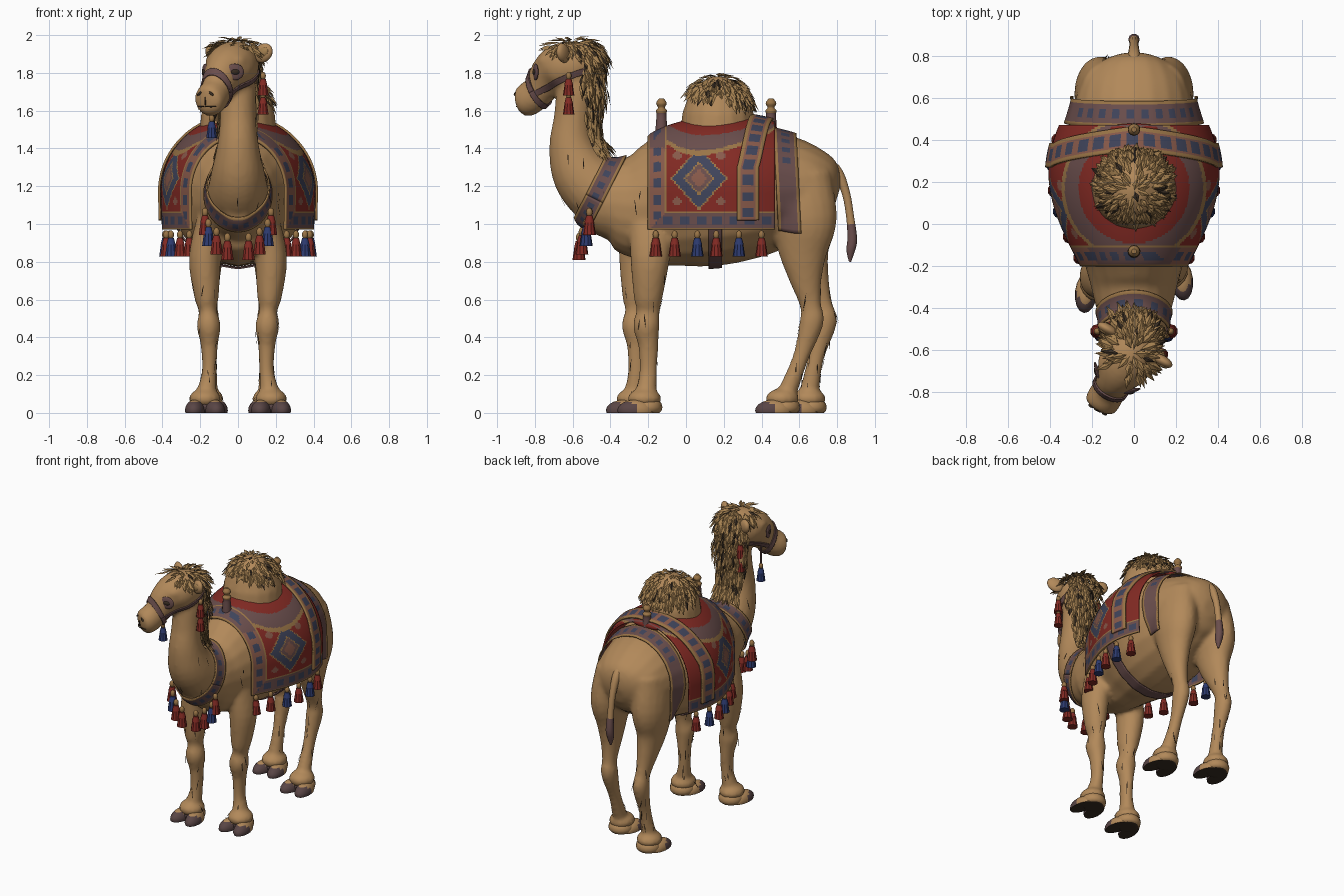
import bpy, bmesh, math, random
from mathutils import Vector as V, Matrix as M
from mathutils.bvhtree import BVHTree

if "Cube" in bpy.data.objects:
    bpy.data.objects.remove(bpy.data.objects["Cube"])

random.seed(4)
PAL = {"tan": (.445, .25, .102), "hair": (.37, .215, .08), "dark_line": (.04, .026, .016),
       "red": (.225, .023, .017), "blue": (.026, .043, .16), "slate_blue": (.05, .058, .105), "mauve": (.145, .076, .073),
       "terracotta": (.25, .103, .07), "ochre": (.32, .175, .062), "hoof": (.1, .06, .06)}
MATS = {}
for k, c in PAL.items():
    MATS[k] = bpy.data.materials.new(k)
    MATS[k].diffuse_color = (*c, 1)


def finish(name, bm, col, solid=0, angle=50):
    """Turn a bmesh into an object; col is a colour name or a rule on faces."""
    used = []
    bm.normal_update()
    for f in bm.faces:
        k = col if isinstance(col, str) else col(f)
        if k not in used:
            used.append(k)
        f.material_index = used.index(k)
        f.smooth = True
    me = bpy.data.meshes.new(name)
    bm.to_mesh(me)
    for k in used:
        me.materials.append(MATS[k])
    me.set_sharp_from_angle(angle=math.radians(angle))
    ob = bpy.data.objects.new(name, me)
    bpy.context.collection.objects.link(ob)
    if solid:
        m = ob.modifiers.new("thickness", 'SOLIDIFY')
        m.thickness, m.offset = solid, 0
    return ob


def loft(bm, st, mat=M(), seg=20, sub=4):
    """Smooth tube through stations (x, y, z, side radius, other radius)."""
    rows = []
    for i in range(len(st) - 1):
        q = [st[max(0, i - 1)], st[i], st[i + 1], st[min(len(st) - 1, i + 2)]]
        for j in range(sub):
            t = j / sub
            rows.append([.5 * (2 * b + (c - a) * t + (2 * a - 5 * b + 4 * c - d) * t * t
                               + (3 * b - a - 3 * c + d) * t ** 3) for a, b, c, d in zip(*q)])
    rows.append(st[-1])
    rings = []
    for i, r in enumerate(rows):
        t = (V(rows[min(i + 1, len(rows) - 1)][:3]) - V(rows[max(i - 1, 0)][:3])).normalized()
        u = (V((1, 0, 0)) - t * t.x).normalized()
        v = t.cross(u)
        rings.append([bm.verts.new(mat @ (V(r[:3]) + u * r[3] * math.cos(a) + v * r[4] * math.sin(a)))
                      for a in (2 * math.pi * k / seg for k in range(seg))])
    for a, b in zip(rings, rings[1:]):
        for k in range(seg):
            bm.faces.new((a[k], a[(k + 1) % seg], b[(k + 1) % seg], b[k]))
    bm.faces.new(rings[0])
    bm.faces.new(rings[-1])
    bmesh.ops.recalc_face_normals(bm, faces=bm.faces)


def ball(bm, loc, scale, mat=M(), rot=M()):
    bmesh.ops.create_uvsphere(bm, u_segments=16, v_segments=10, radius=1,
                              matrix=mat @ M.Translation(loc) @ rot @ M.Diagonal((*scale, 1)))


def blob(name, loc, scale, col, mat=M(), rot=M()):
    bm = bmesh.new()
    ball(bm, loc, scale, mat, rot)
    return finish(name, bm, col)


# Body, neck, head, hump and legs fused into one skin
HEAD = M.Translation((0, -.585, 0)) @ M.Rotation(math.radians(-30), 4, 'Z')
HR = HEAD.to_3x3()
bm = bmesh.new()
loft(bm, [(0, *r) for r in [(-.59, 1.07, .05, .06), (-.51, 1.09, .13, .15), (-.4, 1.11, .18, .22),
     (-.28, 1.1, .21, .28), (-.15, 1.11, .25, .335), (0, 1.14, .32, .37), (.2, 1.16, .36, .375),
     (.38, 1.17, .34, .345), (.55, 1.18, .29, .29), (.68, 1.17, .25, .23), (.765, 1.15, .16, .16), (.8, 1.14, .06, .06)]])
loft(bm, [(0, *r) for r in [(-.36, 1.14, .17, .17), (-.47, 1.18, .16, .175), (-.56, 1.28, .14, .155),
     (-.605, 1.42, .11, .12), (-.6, 1.56, .095, .1), (-.58, 1.72, .095, .105), (-.58, 1.82, .08, .09)]])
loft(bm, [(0, -s, z, a, b) for s, z, a, b in [(-.1, 1.82, .05, .06), (-.05, 1.83, .1, .12),
     (.03, 1.835, .128, .135), (.1, 1.82, .128, .13), (.16, 1.78, .1, .115), (.22, 1.71, .08, .09),
     (.28, 1.665, .084, .09), (.325, 1.645, .075, .078), (.345, 1.64, .03, .035)]], HEAD)
for s in (-1, 1):
    ball(bm, (s * .08, -.12, 1.865), (.04, .06, .03), HEAD)   # brows
ball(bm, (0, .17, 1.5), (.205, .2, .285))
FEET = []
for s in (-1, 1):
    fy = -.26 if s < 0 else -.2
    loft(bm, [(s * x, fy + dy, z, a, b) for x, dy, z, a, b in [(.15, .02, 1.02, .07, .12), (.175, .01, .82, .085, .105),
         (.167, 0, .62, .066, .078), (.16, 0, .54, .048, .062), (.155, -.01, .46, .064, .07), (.152, 0, .36, .046, .054),
         (.152, 0, .22, .039, .047), (.165, -.01, .12, .052, .055), (.17, -.02, .06, .06, .06)]])
    k = .1 if s < 0 else 0
    loft(bm, [(s * x, y + d * k, z, a, b) for x, y, d, z, a, b in [(.14, .58, 0, 1.24, .12, .19), (.165, .62, 0, 1.02, .12, .18),
         (.165, .62, .1, .85, .09, .13), (.16, .635, .4, .7, .064, .085), (.155, .66, .6, .57, .047, .056),
         (.152, .665, .7, .48, .053, .064), (.15, .61, .8, .3, .039, .043), (.155, .545, 1.1, .13, .048, .05),
         (.16, .52, 1.2, .06, .06, .06)]])
    FEET += [(s * .175, fy - .02), (s * .16, .51 + 1.4 * k)]
for x, y in FEET:
    ball(bm, (x, y, .075), (.085, .09, .055))
body = finish("body", bm, "tan")
m = body.modifiers.new("fuse", 'REMESH')
m.mode, m.voxel_size = 'VOXEL', .015
m = body.modifiers.new("soften", 'SMOOTH')
m.factor, m.iterations = .5, 4
dg = bpy.context.evaluated_depsgraph_get()
body.data = bpy.data.meshes.new_from_object(body.evaluated_get(dg))
body.modifiers.clear()
body.data.shade_smooth()
bm = bmesh.new()
bm.from_mesh(body.data)
SKIN = BVHTree.FromBMesh(bm)

# Feet: tan heels, dark split toes and soles
for x, y in FEET:
    bm = bmesh.new()
    for s in (-1, 1):
        ball(bm, (x + s * .052, y - .045, .012), (.054, .1, .058), rot=M.Rotation(s * .12, 4, 'Z'))
    ball(bm, (x, y + .01, .03), (.085, .085, .06))
    for v in bm.verts:
        v.co.z = max(v.co.z, 0)

    def hoof_rule(f):
        c = f.calc_center_median()
        if f.normal.z < -.8:
            return "dark_line"
        return "hoof" if c.y < y - .03 and c.z < .058 - .25 * max(0, c.y - y + .1) else "tan"
    finish("foot", bm, hoof_rule)


def face_point(x, z):
    """Point on the front of the face, in head space."""
    hit = SKIN.ray_cast(HEAD @ V((x, -.6, z)), HR @ V((0, 1, 0)))[0]
    return HEAD.inverted() @ hit if hit else V((x, -.34, z))


# Eyes, ears, nostrils and mouth
for s in (-1, 1):
    hit = SKIN.ray_cast(HEAD @ V((s * .25, -.35, 1.805)), HR @ V((-s, 1, 0)))[0]
    e = HEAD.inverted() @ hit if hit else V((s * .09, -.16, 1.805))
    turn = M.Rotation(-s * .8, 4, 'Z')
    blob("eyelid", e, (.01, .05, .044), "mauve", HEAD, turn)
    blob("eye", e + V((s * .004, -.004, 0)), (.01, .024, .015), "dark_line", HEAD, turn)
    tilt = M.Rotation(-s * .6, 4, 'Y')
    blob("ear", (s * .148, .01, 1.905), (.06, .026, .048), "tan", HEAD, tilt)
    blob("ear_inside", (s * .154, -.006, 1.907), (.038, .014, .026), "hair", HEAD, tilt)
    blob("nostril", face_point(s * .036, 1.69), (.017, .008, .007), "dark_line", HEAD, M.Rotation(s * .6, 4, 'Y'))
    blob("mouth", face_point(s * .03, 1.622), (.032, .007, .004), "dark_line", HEAD, M.Rotation(s * .5, 4, 'Z'))
    blob("lip_split", face_point(0, 1.65), (.004, .007, .024), "dark_line", HEAD)

# Tail with dark tuft
bm = bmesh.new()
loft(bm, [(0, y, z, r, r) for y, z, r in [(.68, 1.37, .025), (.79, 1.29, .03), (.845, 1.17, .023),
     (.87, 1.03, .022), (.88, .92, .027), (.872, .86, .024), (.868, .8, .006)]], seg=10)
finish("tail", bm, lambda f: "mauve" if f.calc_center_median().z < 1 else "tan")


def surf(y, u, off=0):
    """Blanket surface; u runs from one hem (-1) over the back to the other (1)."""
    t = min(max((y + .2) / .67, 0), 1)
    w = .25 + .152 * math.sin(math.pi * min(t * .74, 1)) - .03 * max(0, t - .7) + off
    top = 1.46 + .11 * math.sin(math.pi * min(t * .8, .8)) ** .7 + off
    a = abs(u) / .76
    s = math.copysign(1, u)
    if a < 1:
        return V((s * w * math.sin(a * math.pi / 2), y, 1.17 + (top - 1.17) * math.cos(a * math.pi / 2)))
    return V((s * w * (1 - .04 * (a - 1)), y, 1.17 - (abs(u) - .76) / .24 * .2))


def bow(u):
    return .08 * max(0, 1 - abs(u) / .6) ** .8


def cloth(name, y0, y1, ulim, off, rule, ny, nu, bend=0):
    bm = bmesh.new()
    g = [[bm.verts.new(surf(y0 + (y1 - y0) * i / ny + bend * bow(ulim * (2 * j / nu - 1)), ulim * (2 * j / nu - 1), off))
          for j in range(nu + 1)] for i in range(ny + 1)]
    kind = {}
    for i in range(ny):
        for j in range(nu):
            f = bm.faces.new((g[i][j], g[i + 1][j], g[i + 1][j + 1], g[i][j + 1]))
            c = f.calc_center_median()
            kind[f] = rule(c) if not bend else rule(V(((i + .5) / ny, (j + .5) / nu, 0)))
    finish(name, bm, lambda f: kind[f], .012)


def border(e, along):
    """Woven border: gold edging, ground colour and blue blocks."""
    if e < .013 or e > .089:
        return "ochre"
    return "slate_blue" if .028 < e < .075 and along % .085 < .05 else "terracotta"


def main_rule(p):
    r = math.hypot(p.x, p.y - .17)
    e, h = p.y + .2, p.z - .965
    if e < .1 or h < .1:
        if h < e:
            k = border(h, p.y + .2)
            return "mauve" if k == "terracotta" else k
        k = border(e, p.z + (p.x if p.z > 1.4 else 0))
        return "mauve" if k == "terracotta" and p.z > 1.4 else k
    if p.z > 1.36 and r < .34:
        return "red" if r < .26 else "mauve" if r < .325 else "ochre"
    y, z = abs(p.y - .07), abs(p.z - 1.24)
    d = y + z * .9
    if d < .15:
        return "terracotta" if d < .045 else "mauve" if d < .07 else "ochre" if d < .08 else "slate_blue" if d < .14 else "ochre"
    if math.hypot(y - .115, z - .12) < .022:
        return "terracotta"
    return "red"


cloth("saddle_blanket", -.2, .47, 1, 0, main_rule, 67, 190)
cloth("blanket_band", .27, .385, .94, .016, lambda p: border(p.x * .102, p.y * 1.6), 12, 170, 1)


def strap(name, c, axis, up, w, far, a0=0, a1=360, n=72, off=.012, rich=True, squares_above=0):
    """Band pressed onto the skin around a centre; 90 degrees points along up."""
    c, axis, up = V(c), V(axis).normalized(), V(up)
    v = (up - axis * up.dot(axis)).normalized()
    u = v.cross(axis)
    bm, rows = bmesh.new(), []
    for i in range(n + 1):
        a = math.radians(a0 + (a1 - a0) * i / n)
        d = u * math.cos(a) + v * math.sin(a)
        row = []
        for o in (-.5, -.37, -.18, .18, .37, .5):
            hit = SKIN.ray_cast(c + axis * o * w + d * far, -d, far)[0]
            row.append(bm.verts.new((hit or c + axis * o * w + d * .1) + d * off))
        rows.append(row)
    kind = {}
    for i in range(n):
        for j in range(5):
            f = bm.faces.new((rows[i][j], rows[i + 1][j], rows[i + 1][j + 1], rows[i][j + 1]))
            blue = j == 2 and i % 4 < 2 and rows[i][2].co.z > squares_above
            kind[f] = "ochre" if rich and j in (0, 4) else "slate_blue" if rich and blue else "mauve"
    pts = [(r[0].co + r[5].co) / 2 for r in rows]
    finish(name, bm, lambda f: kind[f], .008)
    return pts


strap("rear_strap", (0, .54, 1.16), (0, 1, .05), (0, 0, 1), .12, .6, -36, 216, 84, .02, squares_above=1.33)
strap("girth", (0, .155, 1.12), (0, 1, 0), (0, 0, 1), .07, .6, 180, 360, rich=False)
collar = strap("breast_collar", (0, -.485, 1.135), (0, -.89, .45), (0, 0, 1), .1, .42)
strap("noseband", HEAD @ V((0, -.22, 1.7)), HR @ V((0, -1, -.5)), (0, 0, 1), .03, .2, off=.006, rich=False)
strap("cheek_strap", HEAD @ V((0, -.08, 1.74)), HR @ V((0, -.4, 1)), HR @ V((0, -1, 0)), .028, .4, 117, 423, off=.006, rich=False)


def tassel(p, col, k=1.15):
    bm = bmesh.new()
    p = V(p)
    ball(bm, p - V((0, 0, .015 * k)), (.014 * k, .014 * k, .02 * k))
    n = len(bm.faces)
    for dz, r1, r2, h in ((.045, .022, .014, .03), (.085, .029, .02, .06)):
        bmesh.ops.create_cone(bm, cap_ends=True, segments=10, radius1=r1 * k, radius2=r2 * k, depth=h * k,
                              matrix=M.Translation(p - V((0, 0, dz * k))))
    bm.faces.index_update()
    finish("tassel", bm, lambda f: "ochre" if f.index < n else col, angle=35)


for s in (-1, 1):
    for y, col in ((-.16, "red"), (-.06, "red"), (.06, "blue"), (.16, "red"), (.28, "blue"), (.4, "red")):
        tassel(surf(y, s) - V((s * .01, 0, .01)), col)
for deg, col in ((188, "red"), (206, "blue"), (228, "red"), (256, "red"), (284, "red"), (312, "red"), (334, "blue"), (352, "red")):
    p = collar[round(deg / 5)]
    tassel(p + V((math.copysign(.016, p.x), -.014, -.055 if 200 < deg < 340 else -.03)), col, 1.2)
for s in (-1, 1):
    for z in (1.8, 1.7):
        tassel(HEAD @ V((s * .133, .035, z)), "red", 1.05)
tassel(HEAD @ V((-.08, -.14, 1.575)), "blue", 1.05)
bm = bmesh.new()
loft(bm, [(-.08, -.14, 1.7, .006, .006), (-.08, -.14, 1.56, .006, .006)], HEAD, 6, 1)
finish("chin_cord", bm, "mauve")

# Saddle posts and rear rail
for y in (-.13, .45):
    bm = bmesh.new()
    loft(bm, [(0, y, z, r, r) for z, r in ((1.42, .036), (1.52, .03), (1.58, .026), (1.6, .03), (1.615, .018), (1.64, .028), (1.665, .012))], seg=12)
    finish("saddle_post", bm, lambda f: "ochre" if f.calc_center_median().z > 1.59 else "mauve")
blob("saddle_rail", (0, .455, 1.52), (.12, .024, .025), "red")

# Hair tufts and skin creases
hair = {"mane": bmesh.new(), "hump_hair": bmesh.new(), "creases": bmesh.new()}


def leaf(bm, p, n, flow, length, width, lift):
    d = (flow - n * flow.dot(n)).normalized()
    side, d = n.cross(d), (d + n * lift).normalized()
    mid = p + d * length * .45
    b, t, l, r, h = [bm.verts.new(q) for q in (p, p + d * length, mid - side * width, mid + side * width, mid + n * width * .5)]
    for f in ((b, r, h), (r, t, h), (t, l, h), (l, b, h), (b, l, t, r)):
        bm.faces.new(f)


def scatter(key, c, d, far, flow, length, width, lift, deep):
    hit, n, _, _ = SKIN.ray_cast(V(c) + d * far, -d, far)
    if hit:
        leaf(hair[key], hit + n * random.random() * deep, n, flow(hit), length * random.uniform(.7, 1.2), width, lift)


rnd = random.uniform
for i in range(480):   # crown and back of the head
    d = HR @ V((rnd(-1, 1), rnd(-.5, 1), rnd(-.1, 1))).normalized()
    if d.z > .64 or d.y > .3:
        scatter("mane", (0, -.58, 1.83), d, .4, lambda h: h - V((0, -.62, 2.05)), .085, .015, .25, .012 + .045 * max(d.y, 0))
for i in range(480):   # ridge of the neck
    z = rnd(1.39, 1.82)
    a = rnd(-1, 1) * (.5 + (z - 1.36) * 1.5)
    scatter("mane", (0, -.6, z), V((math.sin(a), math.cos(a), 0)), .3, lambda h: V((0, 0, -1)), .1, .015, .2, .055)
for i in range(480):   # hump cap
    d = V((rnd(-1, 1), rnd(-1, 1.1), rnd(.22, 1))).normalized()
    if d.z + d.y * .35 > .3:
        scatter("hump_hair", (0, .17, 1.6), d, .4, lambda h: h - V((0, .15, 1.9)), .075, .015, .14, .016)
for i in range(100):   # fine creases
    x, y = random.choice(FEET)
    c = (x * .95, y + (.06 if y > 0 else .03), rnd(.1, .75))
    if i % 5 == 0:
        c = (0, rnd(-.58, -.3), rnd(1.1, 1.4))
    a = rnd(0, 6.28)
    scatter("creases", c, V((math.cos(a), math.sin(a), 0)), .25 if i % 5 == 0 else .1,
            lambda h: V((rnd(-.2, .2), rnd(-.2, .2), -1)), .09, .003, 0, .003)
finish("creases", hair["creases"], "dark_line")
for key in ("mane", "hump_hair"):
    hair[key].faces.index_update()
    finish(key, hair[key], lambda f: "dark_line" if (f.index // 5) % 11 == 0 else "hair", angle=20)

for m in bpy.data.materials:
    if m.users and not m.is_grease_pencil:
        m.use_nodes = True
        m.node_tree.nodes["Principled BSDF"].inputs["Base Color"].default_value = m.diffuse_color
